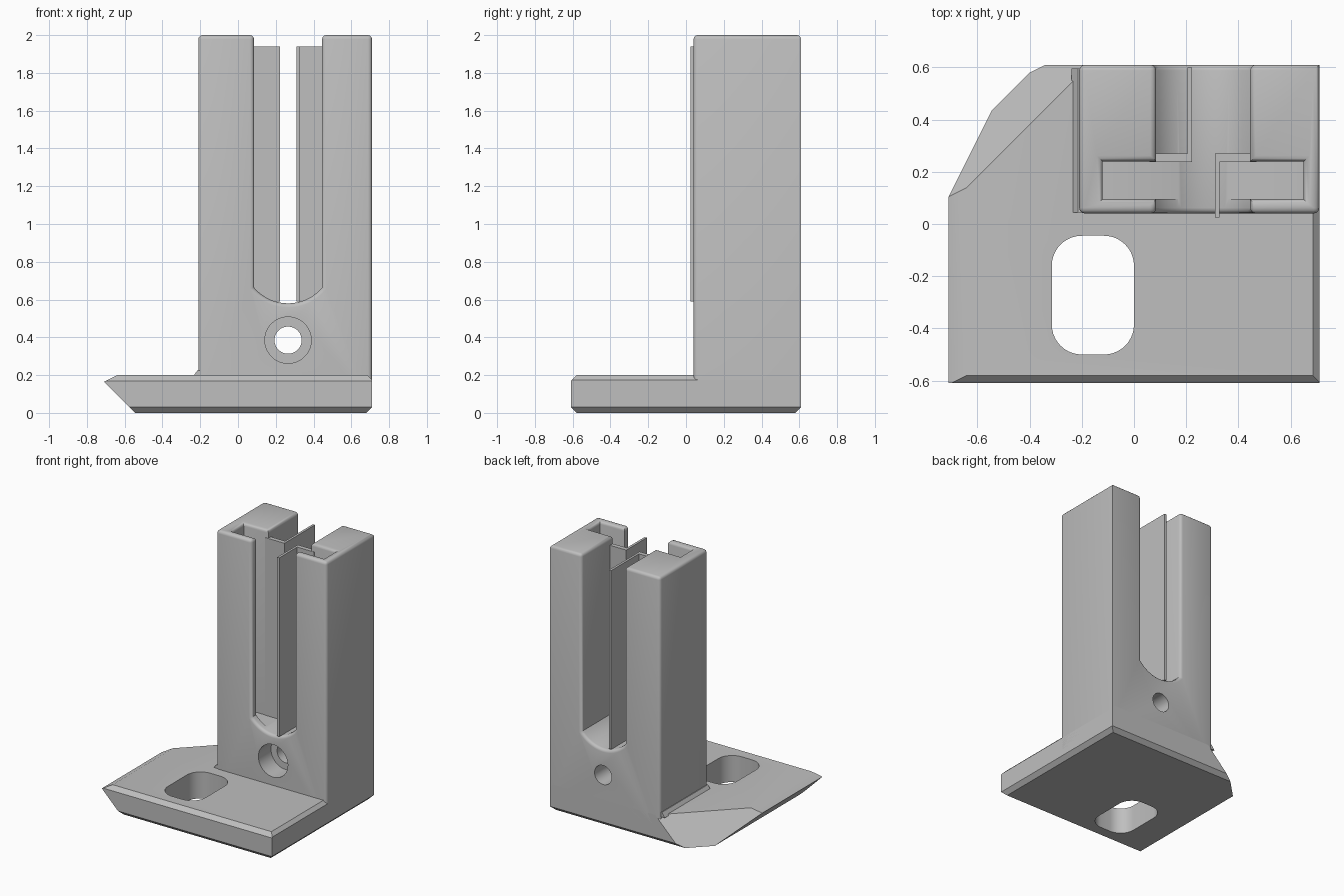
import bpy, bmesh, math
from mathutils import Vector

cube = bpy.data.objects.get("Cube")
if cube:
    bpy.data.objects.remove(cube, do_unlink=True)

grey = bpy.data.materials.new("plain_grey")
grey.use_nodes = True
grey.diffuse_color = (0.52, 0.52, 0.52, 1)
grey.node_tree.nodes["Principled BSDF"].inputs["Base Color"].default_value = (0.52, 0.52, 0.52, 1)


def finish(name, bm):
    bmesh.ops.recalc_face_normals(bm, faces=bm.faces)
    mesh = bpy.data.meshes.new(name)
    bm.to_mesh(mesh)
    bm.free()
    mesh.materials.append(grey)
    ob = bpy.data.objects.new(name, mesh)
    bpy.context.collection.objects.link(ob)
    return ob


def prism(name, points, direction):
    """Extrude a closed outline along a direction."""
    bm = bmesh.new()
    face = bm.faces.new([bm.verts.new(p) for p in points])
    new = bmesh.ops.extrude_face_region(bm, geom=[face])["geom"]
    bmesh.ops.translate(bm, vec=Vector(direction),
                        verts=[v for v in new if isinstance(v, bmesh.types.BMVert)])
    return finish(name, bm)


def box(name, x0, x1, y0, y1, z0, z1):
    return prism(name, [(x0, y0, z0), (x1, y0, z0), (x1, y1, z0), (x0, y1, z0)], (0, 0, z1 - z0))


def arc(cx, cy, r, start, end, n):
    angles = [math.radians(start + (end - start) * i / n) for i in range(n + 1)]
    return [(cx + r * math.cos(a), cy + r * math.sin(a)) for a in angles]


def cut(ob, cutters):
    for c in cutters:
        c.hide_render = True
        mod = ob.modifiers.new("cut", 'BOOLEAN')
        mod.operation, mod.solver, mod.object = 'DIFFERENCE', 'EXACT', c
    mesh = bpy.data.meshes.new_from_object(
        ob.evaluated_get(bpy.context.evaluated_depsgraph_get()))
    ob.modifiers.clear()
    ob.data = mesh
    for c in cutters:
        bpy.data.objects.remove(c, do_unlink=True)


def smooth(ob):
    bpy.ops.object.select_all(action='DESELECT')
    ob.select_set(True)
    bpy.context.view_layer.objects.active = ob
    bpy.ops.object.shade_smooth_by_angle(angle=math.radians(32))


# Base plate: a block trimmed by chamfer planes (outward normal, point)
base = box("base_plate", -0.71, 0.71, -0.61, 0.61, 0, 0.2)
trims = [
    ((0, -1, 1), (0, -0.58, 0.2)),
    ((1, 0, 1), (0.685, 0, 0.2)),
    ((0, -1, -1), (0, -0.61, 0.03)),
    ((1, 0, -1), (0.71, 0, 0.03)),
    ((0, 1, -1), (0, 0.61, 0.03)),
    ((-1, 0, -1), (-0.71, 0, 0.165)),
    ((-0.5, 0, 1), (-0.71, 0, 0.165)),
    ((-1, 1, 1), (-0.65, 0.13, 0.2)),
]
bm = bmesh.new()
bm.from_mesh(base.data)
for normal, point in trims:
    bmesh.ops.bisect_plane(bm, geom=bm.verts[:] + bm.edges[:] + bm.faces[:],
                           plane_co=point, plane_no=Vector(normal).normalized(), clear_outer=True)
    bmesh.ops.holes_fill(bm, edges=[e for e in bm.edges if e.is_boundary])
bmesh.ops.recalc_face_normals(bm, faces=bm.faces)
bm.to_mesh(base.data)
bm.free()

# Rounded slot through the base
r = 0.115
x0, x1, y0, y1 = -0.315 + r, 0 - r, -0.5 + r, -0.045 - r
outline = (arc(x1, y1, r, 0, 90, 10) + arc(x0, y1, r, 90, 180, 10)
           + arc(x0, y0, r, 180, 270, 10) + arc(x1, y0, r, 270, 360, 10))
cut(base, [prism("slot_cutter", [(x, y, -0.1) for x, y in outline], (0, 0, 0.5))])
smooth(base)

# Tower with a T-shaped channel, open at the top, front and back
mid = 0.265
tower = box("tower", -0.21, 0.71, 0.04, 0.61, 0.06, 2)
half, radius = 0.18, 0.235
low = math.degrees(math.acos(half / radius))
floor = arc(mid, 0.58 + radius, radius, 180 + low, 360 - low, 24)
channel = prism("channel_cutter",
                [(x, -0.2, z) for x, z in floor + [(mid + half, 2.2), (mid - half, 2.2)]], (0, 1, 0))
cavity = box("cavity_cutter", -0.12, 0.65, 0.095, 0.24, 0.6, 2.2)
cut(tower, [channel, cavity])

# Round the rim, the channel mouths and the outer front corners
bm = bmesh.new()
bm.from_mesh(tower.data)
bmesh.ops.remove_doubles(bm, verts=bm.verts, dist=1e-5)
bmesh.ops.dissolve_limit(bm, angle_limit=0.01, verts=bm.verts, edges=bm.edges)


def on_plane(edge, axis, value):
    return all(abs(v.co[axis] - value) < 1e-3 for v in edge.verts)


rim = []
for e in bm.edges:
    if len(e.link_faces) != 2 or not e.is_convex or e.calc_face_angle() < 0.6:
        continue
    if on_plane(e, 2, 0.06) or (on_plane(e, 0, 0.71) and on_plane(e, 1, 0.61)):
        continue
    if on_plane(e, 2, 2) or on_plane(e, 1, 0.04) or on_plane(e, 1, 0.61):
        rim.append(e)
bmesh.ops.bevel(bm, geom=rim, offset=0.022, offset_type='OFFSET', segments=3,
                profile=0.5, affect='EDGES', clamp_overlap=True)
bm.to_mesh(tower.data)
bm.free()


# Screw hole with a counterbore at the front
def round_cutter(rad, start, length):
    return prism("hole_cutter", [(x, start, z) for x, z in arc(mid, 0.385, rad, 0, 350, 35)],
                 (0, length, 0))


cut(tower, [round_cutter(0.072, -0.1, 1), round_cutter(0.123, -0.1, 0.29)])
smooth(tower)

# Thin L-shaped guide strips standing in the channel
strips = {
    "left_guide": [(0.06, 0.237), (0.222, 0.237), (0.222, 0.6), (0.204, 0.6), (0.204, 0.27), (0.06, 0.27)],
    "right_guide": [(0.31, 0.025), (0.328, 0.025), (0.328, 0.237), (0.47, 0.237), (0.47, 0.27), (0.31, 0.27)],
}
for name, outline in strips.items():
    prism(name, [(x, y, 0.59) for x, y in outline], (0, 0, 1.35))

# Small chamfer strip where the tower side meets the base
prism("corner_strip", [(-0.24, 0.045, 0.19), (-0.2, 0.045, 0.19), (-0.2, 0.045, 0.225),
                       (-0.215, 0.045, 0.225)], (0, 0.55, 0))
